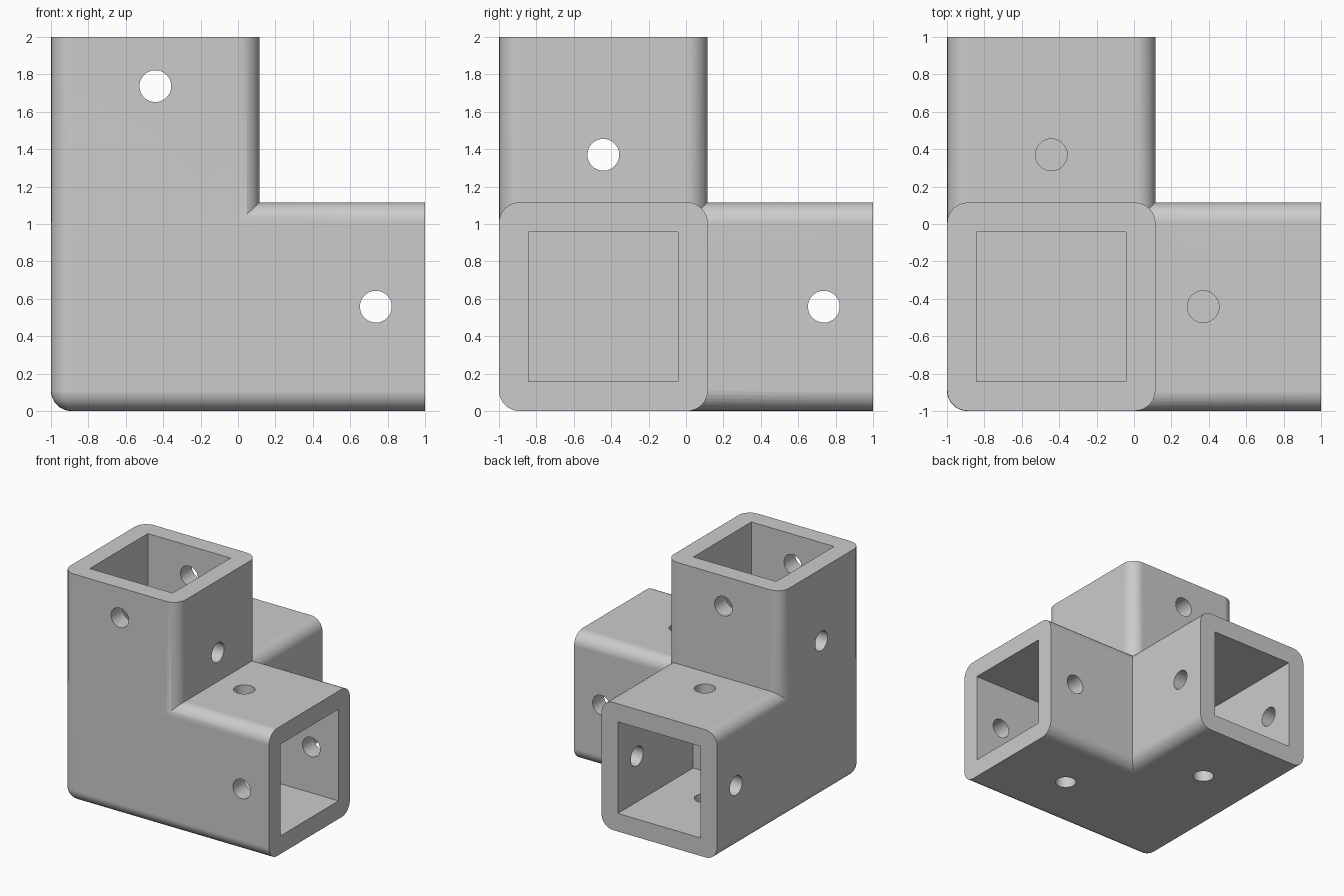
import bpy, bmesh, math
from mathutils import Vector, Matrix

if "Cube" in bpy.data.objects:
    bpy.data.objects.remove(bpy.data.objects["Cube"], do_unlink=True)

LENGTH, WIDTH, ROUND = 2.0, 1.116, 0.11     # arm length, tube width, edge radius
WALL, HOLE_R = 0.158, 0.085                 # tube wall, bolt hole radius
MID = WIDTH / 2
SOCKET_START = WIDTH - WALL + 0.003         # sockets stop just short of each other

grey = bpy.data.materials.new("plain_grey")
grey.use_nodes = True
colour = (0.6, 0.6, 0.6, 1)
grey.diffuse_color = colour
grey.node_tree.nodes["Principled BSDF"].inputs["Base Color"].default_value = colour


def to_object(bm, name):
    mesh = bpy.data.meshes.new(name)
    bmesh.ops.recalc_face_normals(bm, faces=bm.faces)
    bm.to_mesh(mesh)
    bm.free()
    mesh.materials.append(grey)
    obj = bpy.data.objects.new(name, mesh)
    bpy.context.collection.objects.link(obj)
    return obj


def along(axis, value, other):
    """Point with one coordinate on the axis and the same value on the others."""
    p = Vector((other, other, other))
    p[axis] = value
    return p


def box(name, low, high, round_axis=None):
    bm = bmesh.new()
    bmesh.ops.create_cube(bm, size=1)
    for v in bm.verts:
        v.co = Vector([high[i] if v.co[i] > 0 else low[i] for i in range(3)])
    if round_axis is not None:
        # round the long edges, and the closed end where it forms the outer corner
        edges = []
        for e in bm.edges:
            a, b = (v.co[round_axis] for v in e.verts)
            if abs(a - b) > 0.01 or a < 0.01:
                edges.append(e)
        bmesh.ops.bevel(bm, geom=edges, offset=ROUND, segments=8,
                        profile=0.5, affect='EDGES', clamp_overlap=True)
    return to_object(bm, name)


def drill(name, centre, axis, start, end):
    bm = bmesh.new()
    bmesh.ops.create_cone(bm, cap_ends=True, segments=40, radius1=HOLE_R,
                          radius2=HOLE_R, depth=end - start)
    turn = Vector((0, 0, 1)).rotation_difference(along(axis, 1, 0)).to_matrix()
    pos = centre.copy()
    pos[axis] = (start + end) / 2
    bmesh.ops.transform(bm, matrix=Matrix.Translation(pos) @ turn.to_4x4(), verts=bm.verts)
    return to_object(bm, name)


def combine(target, other, operation):
    mod = target.modifiers.new("combine", 'BOOLEAN')
    mod.operation, mod.solver, mod.object = operation, 'EXACT', other
    bpy.context.view_layer.objects.active = target
    bpy.ops.object.modifier_apply(modifier=mod.name)
    bpy.data.objects.remove(other, do_unlink=True)


# Sideways arm with the closed corner, then the two other arms growing out of it;
# each is a hair slimmer so that no surfaces coincide
bracket = box("corner_bracket", Vector((0, 0, 0)), along(0, LENGTH, WIDTH), 0)
for a in (1, 2):
    slim = 0.0006 * a
    arm = box("arm", along(a, MID - 0.07 * a, slim), along(a, LENGTH, WIDTH - slim), a)
    combine(bracket, arm, 'UNION')

# Square socket in each arm, then two crossing bolt holes
for a in range(3):
    socket = box("socket_cutter", along(a, SOCKET_START, WALL),
                 along(a, LENGTH + 0.1, WIDTH - WALL))
    combine(bracket, socket, 'DIFFERENCE')
for a in range(3):
    for across in range(3):
        if across == a:
            continue
        far = across == 1 or (a == 1 and across == 0)
        centre = along(a, 1.737 if far else 1.37, MID)
        if across == 2:
            # upright holes keep a thin skin at the socket ceiling
            spans = [(-0.1, MID), (WIDTH - WALL + 0.012, WIDTH + 0.1)]
        else:
            spans = [(-0.1, WIDTH + 0.1)]
        for start, end in spans:
            combine(bracket, drill("hole_cutter", centre, across, start, end), 'DIFFERENCE')

# Centre the bracket and shade the rounded edges
bracket.data.transform(Matrix.Translation((-LENGTH / 2, -LENGTH / 2, 0)))
bpy.ops.object.select_all(action='DESELECT')
bracket.select_set(True)
bpy.context.view_layer.objects.active = bracket
bpy.ops.object.shade_smooth_by_angle(angle=math.radians(30))
weighted = bracket.modifiers.new("even_shading", 'WEIGHTED_NORMAL')
weighted.keep_sharp = True
